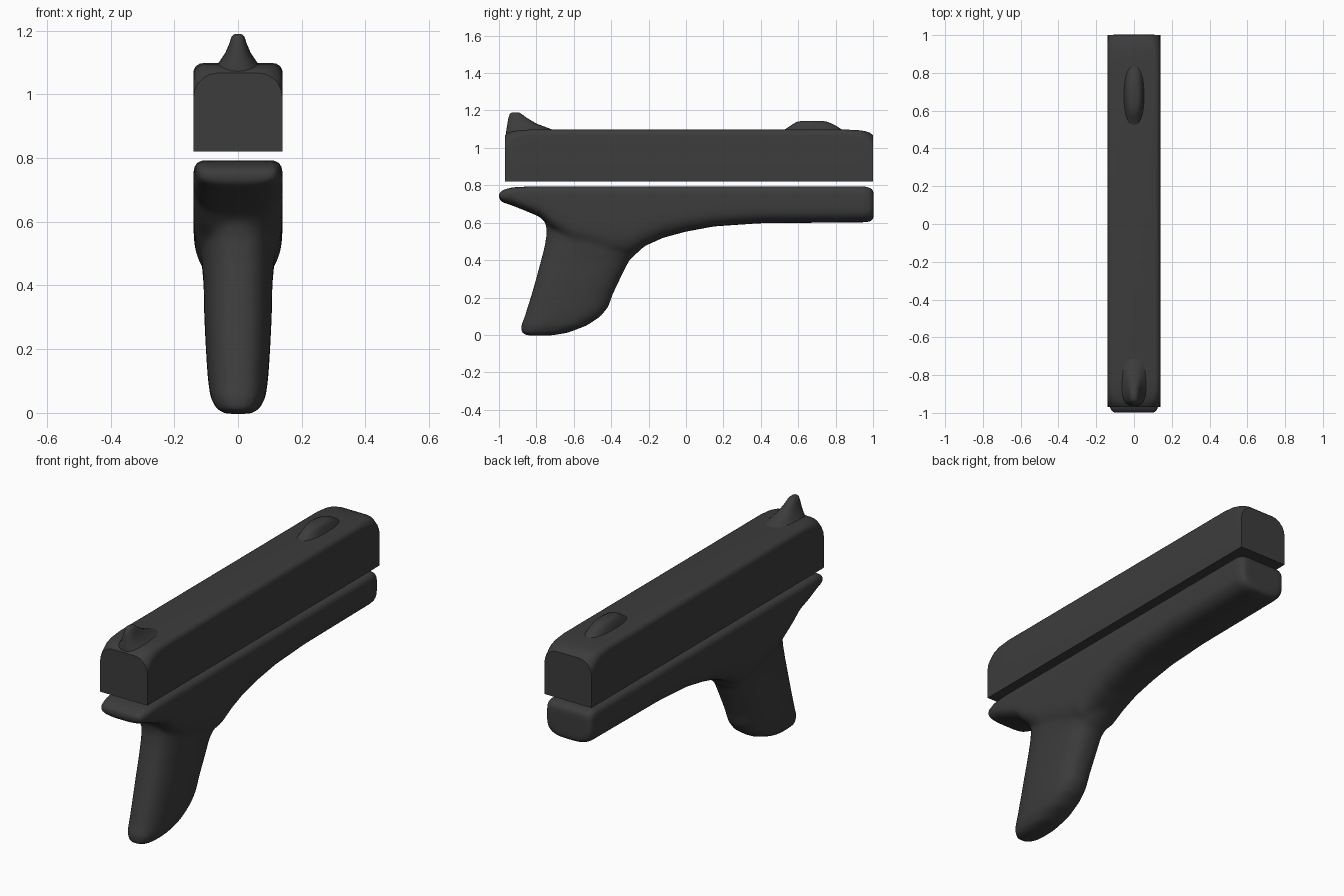
import bpy, bmesh, math

if "Cube" in bpy.data.objects:
    bpy.data.objects.remove(bpy.data.objects["Cube"])

charcoal = bpy.data.materials.new("charcoal")
charcoal.diffuse_color = (0.045, 0.045, 0.045, 1)
charcoal.use_nodes = True
charcoal.node_tree.nodes["Principled BSDF"].inputs["Base Color"].default_value = charcoal.diffuse_color


def loft(bm, rings):
    """Skin a list of equal-length rings and cap both ends."""
    rows = [[bm.verts.new(p) for p in ring] for ring in rings]
    n = len(rows[0])
    for a, b in zip(rows, rows[1:]):
        for i in range(n):
            j = (i + 1) % n
            bm.faces.new((a[i], a[j], b[j], b[i]))
    bm.faces.new(rows[0][::-1])
    bm.faces.new(rows[-1])


def superellipse(n, power):
    pts = []
    for i in range(n):
        a = 2 * math.pi * i / n
        c, s = math.cos(a), math.sin(a)
        pts.append((math.copysign(abs(c) ** (2 / power), c),
                    math.copysign(abs(s) ** (2 / power), s)))
    return pts


def flat_rings(stations, power, n=32):
    """Horizontal rings from (z, back y, front y, half width)."""
    return [[(w * c, (y0 + y1) / 2 + (y1 - y0) / 2 * s, z)
             for c, s in superellipse(n, power)]
            for z, y0, y1, w in stations]


def finish(name, bm, angle=35):
    bmesh.ops.recalc_face_normals(bm, faces=bm.faces)
    me = bpy.data.meshes.new(name)
    bm.to_mesh(me)
    bm.free()
    ob = bpy.data.objects.new(name, me)
    bpy.context.collection.objects.link(ob)
    me.materials.append(charcoal)
    bpy.ops.object.select_all(action='DESELECT')
    bpy.context.view_layer.objects.active = ob
    ob.select_set(True)
    bpy.ops.object.shade_smooth_by_angle(angle=math.radians(angle))
    return ob


# Upper block: flat sides and bottom, rounded top edges, chamfered ends
def block_ring(y, zt, cx, cz, hw=0.14, zb=0.82):
    right = [(hw, zb)]
    for i in range(6):
        a = math.pi / 2 * i / 5
        right.append((hw - cx + cx * math.cos(a), zt - cz + cz * math.sin(a)))
    return [(x, y, z) for x, z in right] + [(-x, y, z) for x, z in right[::-1]]


ends = [(0, 1.067, 0.075, 0.08), (0.015, 1.08, 0.065, 0.07),
        (0.04, 1.089, 0.05, 0.052), (0.08, 1.095, 0.038, 0.038),
        (0.15, 1.098, 0.03, 0.03)]
bm = bmesh.new()
loft(bm, [block_ring(-0.968 + d, *r) for d, *r in ends] +
     [block_ring(1.0 - d, *r) for d, *r in ends[::-1]])
finish("upper_block", bm)

# Rear fin and front bump on the top
bm = bmesh.new()
loft(bm, flat_rings([(1.05, -0.962, -0.62, 0.11), (1.08, -0.962, -0.66, 0.085),
                     (1.10, -0.96, -0.72, 0.06), (1.13, -0.955, -0.80, 0.04),
                     (1.16, -0.95, -0.85, 0.027), (1.182, -0.942, -0.88, 0.02),
                     (1.19, -0.93, -0.895, 0.01)], 2.4))
finish("rear_fin", bm, 50)
bm = bmesh.new()
loft(bm, flat_rings([(1.08, 0.49, 0.86, 0.06), (1.10, 0.53, 0.83, 0.052),
                     (1.12, 0.56, 0.80, 0.044), (1.138, 0.59, 0.76, 0.036),
                     (1.145, 0.62, 0.73, 0.022)], 2.4))
finish("front_bump", bm, 50)


# Lower body: long rail lofted along y
def rail_ring(y, zb, zt, hw):
    r = min(0.03, (zt - zb) * 0.3)
    deep = max(0.06, (zt - zb) * 0.45)
    deep = min(deep, (zt - zb) * 0.6)
    half = []
    for i in range(9):          # rounded underside
        a = math.pi / 2 * i / 8
        half.append((hw * math.sin(a) ** 0.6, zb + deep * (1 - math.cos(a) ** 0.8 if i < 8 else 1)))
    for i in range(6):          # rounded top edge
        a = math.pi / 2 * i / 5
        half.append((hw - r + r * math.cos(a), zt - r + r * math.sin(a)))
    return [(x, y, z) for x, z in half] + [(-x, y, z) for x, z in half[:0:-1]]


bm = bmesh.new()
loft(bm, [rail_ring(*s) for s in [
    (-1.0, 0.725, 0.758, 0.115), (-0.98, 0.708, 0.775, 0.128),
    (-0.93, 0.692, 0.789, 0.136), (-0.85, 0.66, 0.793, 0.14),
    (-0.78, 0.63, 0.793, 0.14), (-0.72, 0.57, 0.793, 0.14),
    (-0.6, 0.48, 0.793, 0.14), (-0.4, 0.42, 0.793, 0.14),
    (-0.3, 0.425, 0.793, 0.14), (-0.22, 0.475, 0.793, 0.14),
    (-0.12, 0.52, 0.793, 0.14), (0.0, 0.552, 0.793, 0.14),
    (0.15, 0.58, 0.793, 0.14), (0.4, 0.597, 0.793, 0.14),
    (0.96, 0.602, 0.793, 0.14), (0.99, 0.606, 0.785, 0.134),
    (1.003, 0.622, 0.77, 0.12)]])

# Handle lofted upward into the rail
loft(bm, flat_rings([
    (-0.003, -0.85, -0.72, 0.04), (0.012, -0.88, -0.63, 0.068),
    (0.05, -0.882, -0.53, 0.087), (0.1, -0.862, -0.455, 0.094),
    (0.15, -0.847, -0.415, 0.098), (0.22, -0.825, -0.39, 0.102),
    (0.3, -0.802, -0.352, 0.106), (0.4, -0.775, -0.302, 0.108),
    (0.48, -0.755, -0.215, 0.115), (0.55, -0.745, -0.1, 0.125),
    (0.62, -0.755, -0.05, 0.132), (0.72, -0.85, -0.05, 0.134)], 2.6))
body = finish("lower_body", bm)

# Fuse rail and handle into one soft form
rm = body.modifiers.new("fuse", 'REMESH')
rm.mode = 'VOXEL'
rm.voxel_size = 0.012
rm.use_smooth_shade = True
sm = body.modifiers.new("soften", 'SMOOTH')
sm.factor = 0.5
sm.iterations = 8
bpy.ops.object.modifier_move_to_index(modifier="fuse", index=0)
bpy.ops.object.modifier_move_to_index(modifier="soften", index=1)
